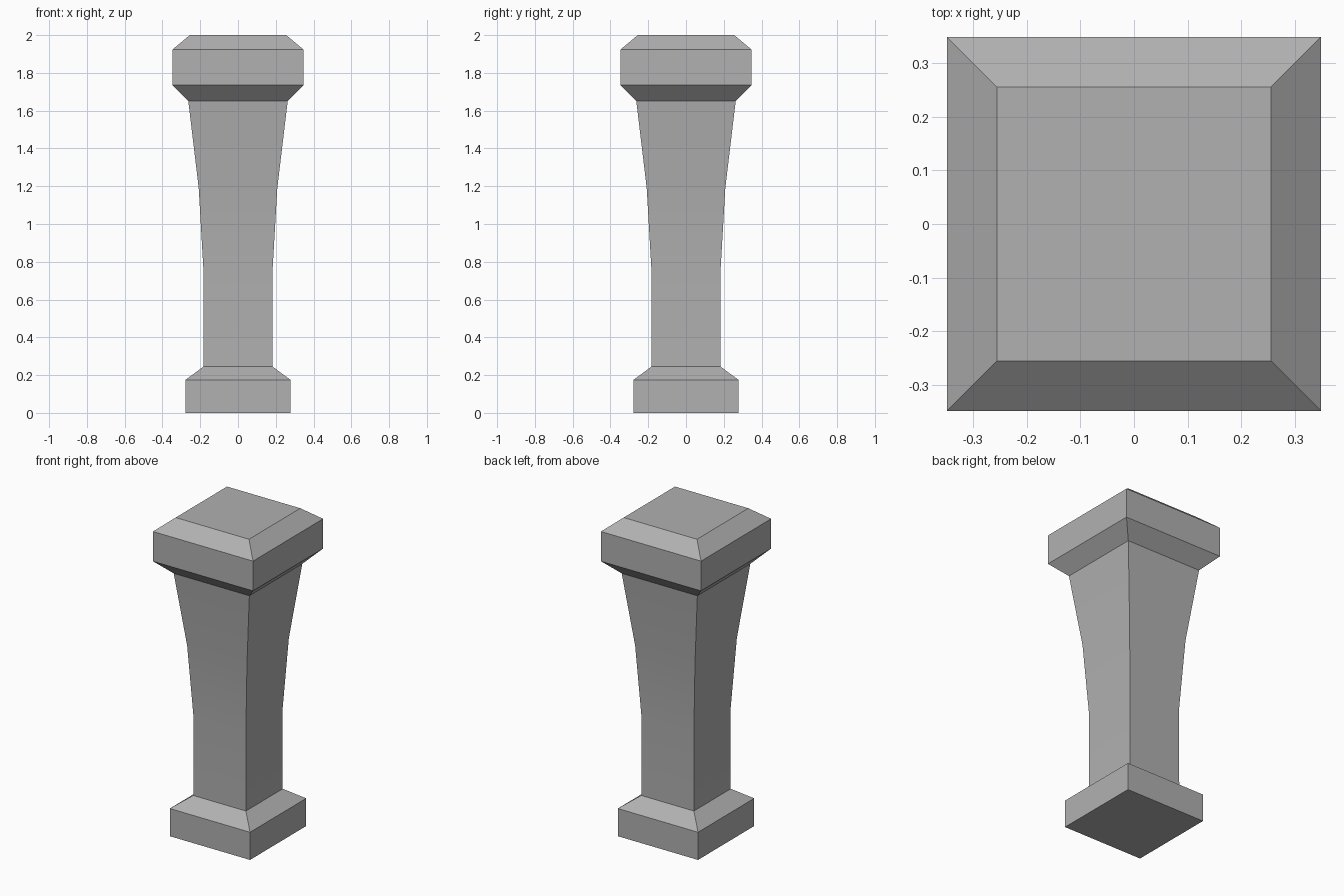
import bpy
import math

if "Cube" in bpy.data.objects:
    bpy.data.objects.remove(bpy.data.objects["Cube"])

# Dark grey stone
stone = bpy.data.materials.new("stone")
stone.diffuse_color = (0.44, 0.44, 0.44, 1)
stone.use_nodes = True
stone.node_tree.nodes["Principled BSDF"].inputs["Base Color"].default_value = stone.diffuse_color


def square_loft(name, profile, cap_bottom=False, cap_top=False):
    """Stack square rings given as (half_width, z) and skin them with quads."""
    verts, faces = [], []
    for h, z in profile:
        verts += [(-h, -h, z), (h, -h, z), (h, h, z), (-h, h, z)]
    for r in range(len(profile) - 1):
        a, b = 4 * r, 4 * r + 4
        for i in range(4):
            j = (i + 1) % 4
            faces.append((a + i, a + j, b + j, b + i))
    if cap_bottom:
        faces.append((3, 2, 1, 0))
    if cap_top:
        n = len(verts)
        faces.append((n - 4, n - 3, n - 2, n - 1))
    mesh = bpy.data.meshes.new(name)
    mesh.from_pydata(verts, [], faces)
    mesh.materials.append(stone)
    obj = bpy.data.objects.new(name, mesh)
    bpy.context.collection.objects.link(obj)
    return obj


# Plinth with sloped shoulder
square_loft("base", [(0.279, 0), (0.279, 0.174), (0.183, 0.245)], cap_bottom=True)

# Shaft, straight below and flaring towards the top, softly shaded along its length
shaft = square_loft("shaft", [(0.183, 0.245), (0.182, 0.74), (0.208, 1.19), (0.263, 1.65)])
bpy.context.view_layer.objects.active = shaft
shaft.select_set(True)
bpy.ops.object.shade_smooth_by_angle(angle=math.radians(30))

# Capital, bevelled above and below
square_loft("capital", [(0.263, 1.65), (0.348, 1.736), (0.348, 1.923), (0.255, 2.0)],
            cap_top=True)
